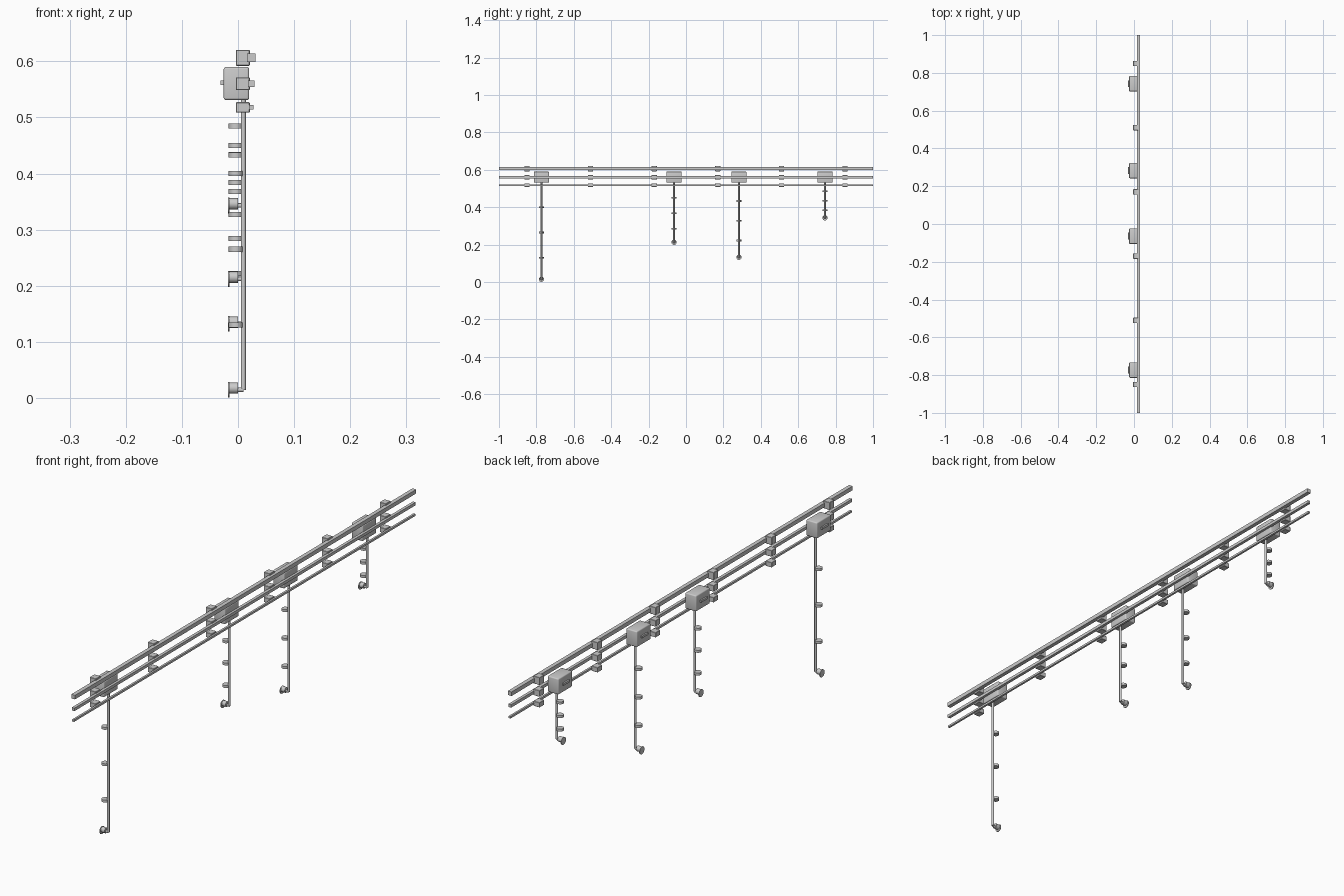
import bpy, bmesh, math
from mathutils import Matrix, Vector

if "Cube" in bpy.data.objects:
    bpy.data.objects.remove(bpy.data.objects["Cube"])


def finish(name, bm, smooth=False):
    me = bpy.data.meshes.new(name)
    bmesh.ops.recalc_face_normals(bm, faces=bm.faces)
    bm.to_mesh(me)
    bm.free()
    ob = bpy.data.objects.new(name, me)
    bpy.context.collection.objects.link(ob)
    if smooth:
        bpy.ops.object.select_all(action='DESELECT')
        ob.select_set(True)
        bpy.context.view_layer.objects.active = ob
        bpy.ops.object.shade_smooth_by_angle(angle=math.radians(35))
    return ob


def box(name, x, y, z, bevel=0.0, segments=2):
    """Box from (min, max) pairs, with optional rounded edges."""
    bm = bmesh.new()
    size = Vector((x[1] - x[0], y[1] - y[0], z[1] - z[0]))
    mid = Vector((sum(x), sum(y), sum(z))) / 2
    bmesh.ops.create_cube(bm, size=1, matrix=Matrix.Translation(mid) @ Matrix.Diagonal((*size, 1)))
    if bevel:
        bmesh.ops.bevel(bm, geom=bm.edges[:], offset=bevel, segments=segments,
                        profile=0.5, affect='EDGES')
    return finish(name, bm, bevel > 0)


def cyl(name, a, b, r, sides=16):
    """Cylinder between two points."""
    a, b = Vector(a), Vector(b)
    d = b - a
    rot = d.to_track_quat('Z', 'Y').to_matrix().to_4x4()
    bm = bmesh.new()
    bmesh.ops.create_cone(bm, cap_ends=True, segments=sides, radius1=r, radius2=r,
                          depth=d.length, matrix=Matrix.Translation((a + b) / 2) @ rot)
    return finish(name, bm, True)


# Three long rails with a row of mounting blocks behind each
PX = 0.0235
for label, z, half, bh in (("top", 0.606, 0.0075, 0.014),
                           ("middle", 0.560, 0.0055, 0.0115),
                           ("bottom", 0.518, 0.0038, 0.009)):
    box(label + "_rail", (PX - half, PX + half), (-1, 1), (z - half, z + half))
    for y in (-0.85, -0.51, -0.17, 0.17, 0.51, 0.85):
        box(label + "_rail_block", (-0.004, 0.021), (y - 0.014, y + 0.014), (z - bh, z + bh), 0.001, 1)

# Control boxes, each with a drop rod, three clips and a round end fitting
for y, end, clips in ((-0.773, 0.0145, (0.400, 0.265, 0.130)),
                      (-0.064, 0.212, (0.450, 0.368, 0.284)),
                      (0.283, 0.132, (0.433, 0.327, 0.222)),
                      (0.743, 0.343, (0.485, 0.434, 0.384))):
    box("control_box", (-0.0255, 0.020), (y - 0.041, y + 0.041), (0.531, 0.590), 0.004, 3)
    box("front_plate", (-0.0310, -0.025), (y - 0.018, y + 0.018), (0.558, 0.566))
    cyl("drop_rod", (0.0095, y, end), (0.0095, y, 0.535), 0.0045)
    # rounded clips clasping the rod
    for z in clips:
        cyl("rod_clip", (-0.0040, y, z - 0.0045), (-0.0040, y, z + 0.0045), 0.0125)
    # end fitting
    cyl("end_neck", (-0.002, y, end), (0.0095, y, end), 0.004)
    cyl("end_body", (-0.0165, y, end + 0.003), (0.000, y, end + 0.003), 0.010)
    cyl("end_disc", (-0.0180, y, end), (-0.0150, y, end), 0.0140, 24)
